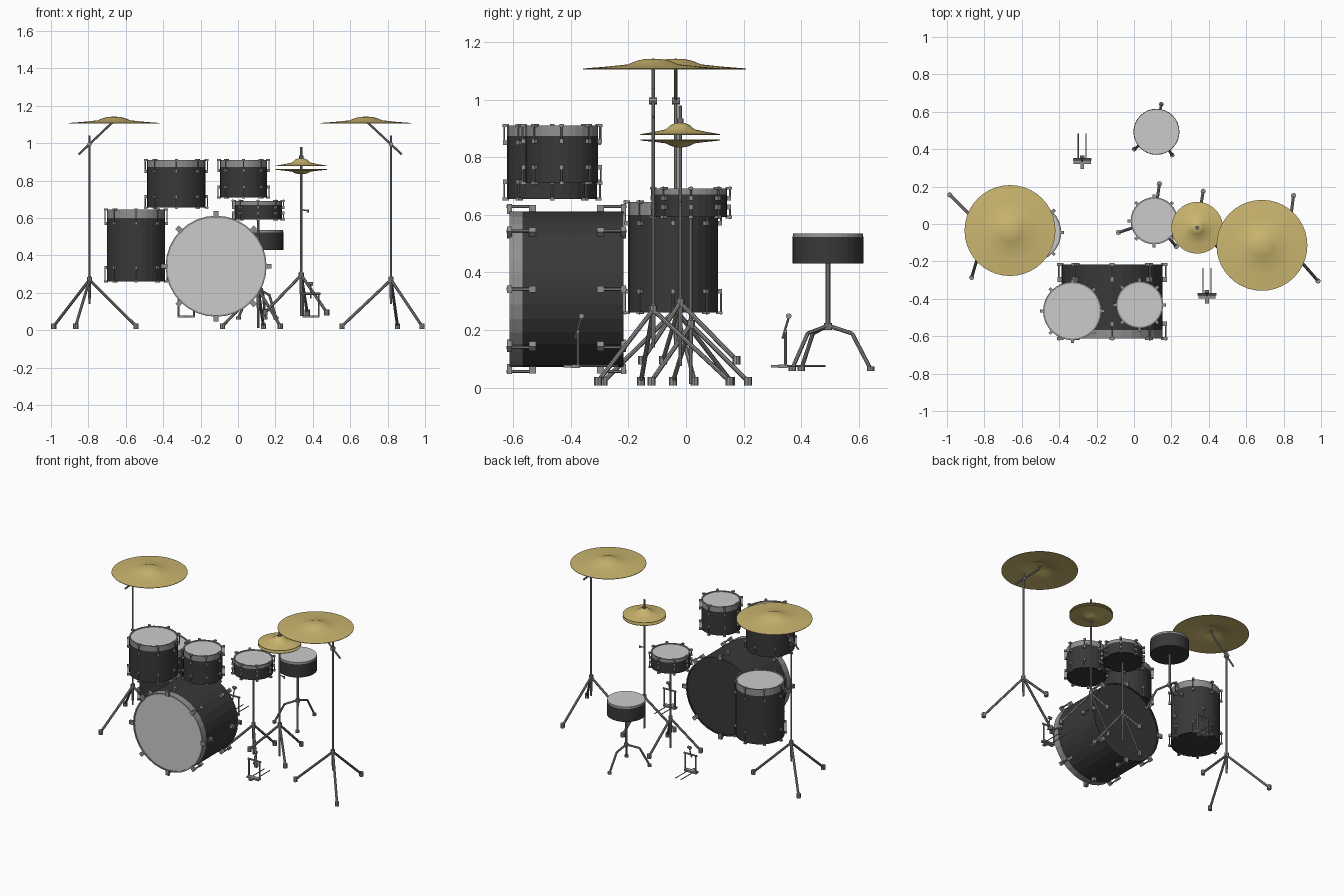
import bpy, bmesh, math
from mathutils import Matrix, Vector

if "Cube" in bpy.data.objects:
    bpy.data.objects.remove(bpy.data.objects["Cube"])


def material(name, r, g, b):
    m = bpy.data.materials.new(name)
    m.use_nodes = True
    m.diffuse_color = (r, g, b, 1)
    m.node_tree.nodes["Principled BSDF"].inputs["Base Color"].default_value = (r, g, b, 1)
    return m


MATS = [material("dark shell", .04, .04, .04), material("grey metal", .28, .28, .28),
        material("drum head", .6, .6, .6), material("brass", .6, .47, .16)]
SHELL, METAL, HEAD, BRASS = range(len(MATS))


def finish(name, bm, matrix=None, smooth=False):
    bmesh.ops.recalc_face_normals(bm, faces=bm.faces)
    mesh = bpy.data.meshes.new(name)
    bm.to_mesh(mesh)
    bm.free()
    for m in MATS:
        mesh.materials.append(m)
    ob = bpy.data.objects.new(name, mesh)
    bpy.context.collection.objects.link(ob)
    if matrix:
        ob.matrix_world = matrix
    if smooth:
        bpy.ops.object.select_all(action='DESELECT')
        ob.select_set(True)
        bpy.context.view_layer.objects.active = ob
        bpy.ops.object.shade_smooth_by_angle(angle=math.radians(35))
    return ob


def lathe(bm, profile, mats, segs=32):
    """Revolve (radius, z) points about z; mats gives one material per band."""
    rings = []
    for r, z in profile:
        if r == 0:
            rings.append([bm.verts.new((0, 0, z))])
        else:
            rings.append([bm.verts.new((r * math.cos(i * math.tau / segs),
                                        r * math.sin(i * math.tau / segs), z)) for i in range(segs)])
    for a, b, mat in zip(rings, rings[1:], mats):
        for i in range(segs):
            j = (i + 1) % segs
            quad = [a[i % len(a)], a[j % len(a)], b[j % len(b)], b[i % len(b)]]
            bm.faces.new(list(dict.fromkeys(quad))).material_index = mat


def paint(verts, mat):
    for f in {f for v in verts for f in v.link_faces}:
        f.material_index = mat


def rod(bm, a, b, r, segs=8, mat=METAL):
    a, b = Vector(a), Vector(b)
    d = b - a
    m = Matrix.Translation((a + b) / 2) @ d.to_track_quat('Z', 'Y').to_matrix().to_4x4()
    paint(bmesh.ops.create_cone(bm, cap_ends=True, segments=segs, radius1=r, radius2=r,
                                depth=d.length, matrix=m)["verts"], mat)


def box(bm, centre, size, turn=0, mat=METAL):
    m = Matrix.Rotation(turn, 4, 'Z') @ Matrix.Translation(centre) @ Matrix.Diagonal((*size, 1))
    paint(bmesh.ops.create_cube(bm, size=1, matrix=m)["verts"], mat)


# Drums: shell with a hoop and head, plus tension lugs around both ends
def drum(name, top, radius, depth, band, lug, s, facing=Matrix.Identity(4)):
    place = Matrix.Translation(top) @ facing
    bm = bmesh.new()
    lip = radius - .009
    lathe(bm, [(0, -.005), (lip, -.005), (lip, 0), (radius, 0), (radius, -band),
               (radius, -depth), (lip, -depth), (lip, .006 - depth), (0, .006 - depth)],
          [HEAD, METAL, METAL, METAL, SHELL, SHELL, SHELL, SHELL])
    finish(name, bm, place)
    bm = bmesh.new()
    for k in range(8):
        turn = k * math.tau / 8
        out = Vector((math.cos(turn), math.sin(turn), 0)) * (radius + s)
        for edge, way in ((0, -1), (-depth, 1)):
            tip = edge + way * lug
            rod(bm, out + Vector((0, 0, edge - way * s * .6)), out + Vector((0, 0, tip)), s * .33, 6)
            box(bm, (radius + s * .5, 0, edge), (s * 2.2, s * 1.6, s), turn)
            box(bm, (radius + s * .6, 0, tip), (s * 1.6, s * 1.4, s * 1.6), turn)
    finish(name + "_lugs", bm, place)


drum("bass_drum", (-.117, -.613, .342), .27, .396, .045, .08, .016,
     Matrix.Rotation(math.pi / 2, 4, 'X'))
drum("large_rack_tom", (-.33, -.465, .91), .156, .255, .036, .06, .01)
drum("small_rack_tom", (.03, -.432, .91), .126, .2, .036, .055, .01)
drum("floor_tom", (-.545, -.045, .645), .156, .385, .045, .075, .01)
drum("snare_drum", (.108, .017, .692), .126, .1, .022, .035, .01)

# Stool: padded seat, post, hub and three bent legs
SX, SY = .12, .493
bm = bmesh.new()
lathe(bm, [(0, .535), (.121, .535), (.123, .522), (.123, .43), (0, .43)],
      [HEAD, METAL, SHELL, SHELL])
finish("stool_seat", bm, Matrix.Translation((SX, SY, 0)))
bm = bmesh.new()
rod(bm, (SX, SY, .43), (SX, SY, .2), .008)
rod(bm, (SX, SY, .225), (SX, SY, .2), .014)
for deg in (80, 218, 304):
    d = Vector((math.cos(math.radians(deg)), math.sin(math.radians(deg)), 0))
    base = Vector((SX, SY, 0))
    pts = [base + d * r + Vector((0, 0, z)) for r, z in ((0, .215), (.085, .188), (.15, .065))]
    rod(bm, pts[0], pts[1], .007)
    rod(bm, pts[1], pts[2], .007)
    rod(bm, pts[2] + Vector((0, 0, .008)), pts[2] - Vector((0, 0, .008)), .013)
finish("stool_stand", bm)


# Tripod stands
def tripod(name, x, y, low, high, hub, feet, foot_z):
    bm = bmesh.new()
    rod(bm, (x, y, low), (x, y, high), .006)
    rod(bm, (x, y, hub - .1), (x, y, hub + .02), .008)
    rod(bm, (x, y, hub - .015), (x, y, hub + .015), .014)
    for fx, fy in feet:
        rod(bm, (x, y, hub), (fx, fy, foot_z), .008)
        rod(bm, (fx, fy, foot_z - .015), (fx, fy, foot_z + .015), .014)
    return name, bm


# Cymbals: thin domed discs with a raised bell
def cymbal(name, x, y, z, radius, bell, flip=1):
    bm = bmesh.new()
    shape = [(1, 0), (.65, .2), (.36, .42), (.24, .78), (.12, .97), (0, 1)]
    upper = [(radius * r, bell * h) for r, h in shape]
    under = [(r, h - .003) for r, h in upper]
    profile = upper[::-1] + under
    lathe(bm, [(r, flip * h) for r, h in profile], [BRASS] * (len(profile) - 1), 40)
    finish(name, bm, Matrix.Translation((x, y, z)), True)


def crash(side, x, y, cx, feet):
    name, bm = tripod(side + "_crash_stand", x, y, .14, 1.04, .27, feet, .022)
    way = 1 if cx > x else -1
    rod(bm, (x - way * .058, y, .94), (cx - way * .012, y, 1.108), .006)
    rod(bm, (cx - way * .012, y, 1.103), (cx, y, 1.138), .005)
    rod(bm, (x, y - .014, .995), (x, y + .014, .995), .012)
    finish(name, bm)
    cymbal(side + "_crash_cymbal", cx, y, 1.108, .243, .034)


crash("left", .818, -.114, .684, [(.853, .152), (.984, -.305), (.556, -.156)])
crash("right", -.794, -.035, -.663, [(-.985, .156), (-.868, -.286), (-.545, .03)])

# Hi-hat: two facing cymbals on a rod with a clutch and wing screw
HX, HY = .338, -.02
name, bm = tripod("hi_hat_stand", HX, HY, .075, .98, .295,
                  [(.37, .175), (.145, -.08), (.475, -.152)], .095)
rod(bm, (HX, HY, .915), (HX, HY, .935), .011)
rod(bm, (HX, HY, .645), (HX + .04, HY, .638), .004)
rod(bm, (HX + .036, HY, .63), (HX + .036, HY, .646), .006)
finish(name, bm)
cymbal("upper_hi_hat", HX, HY, .88, .138, .04)
cymbal("lower_hi_hat", HX, HY, .858, .138, .024, -1)

# Snare stand with basket arms under the drum
name, bm = tripod("snare_stand", .108, .017, .013, .592, .22,
                  [(.136, .215), (-.083, -.045), (.226, -.12)], .022)
finish(name, bm)


# Pedals: upright frame, base plate, side rails and a short beater
def pedal(name, x, y):
    bm = bmesh.new()
    for side in (-1, 1):
        rod(bm, (x + side * .042, y, .075), (x + side * .042, y, .195), .005)
        rod(bm, (x + side * .021, y - .01, .075), (x + side * .021, y + .14, .075), .003)
    rod(bm, (x - .05, y, .195), (x + .05, y, .195), .006)
    box(bm, (x, y - .008, .074), (.092, .03, .012))
    box(bm, (x, y - .03, .074), (.02, .04, .01))
    rod(bm, (x, y - .01, .17), (x, y + .012, .245), .004)
    rod(bm, (x - .012, y + .012, .248), (x + .012, y + .012, .248), .01)
    finish(name, bm)


pedal("hi_hat_pedal", .39, -.375)
pedal("bass_pedal", -.277, .345)
